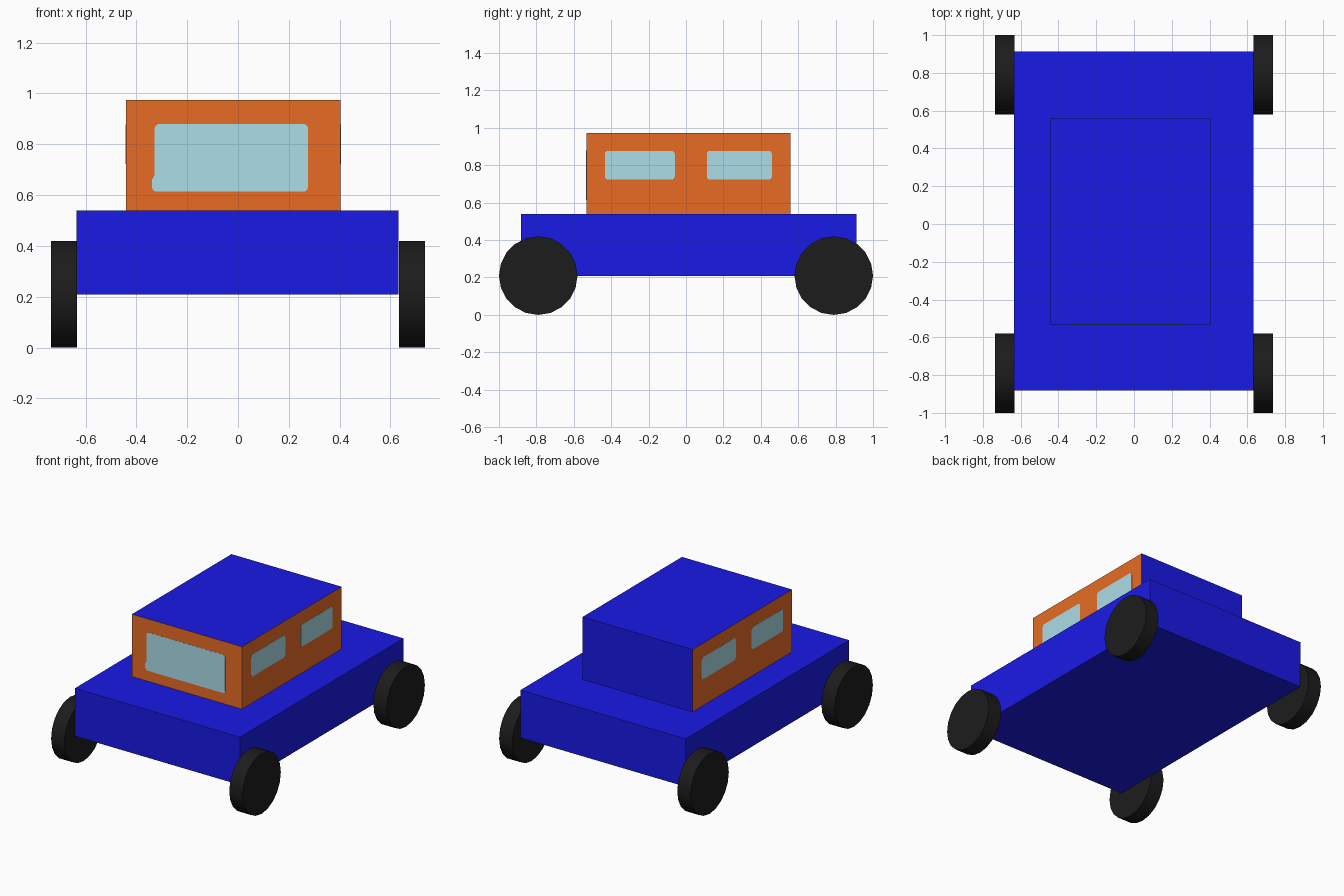
import bpy, bmesh, math
from mathutils import Vector, Matrix

if "Cube" in bpy.data.objects:
    bpy.data.objects.remove(bpy.data.objects["Cube"])


def material(name, rgb):
    m = bpy.data.materials.new(name)
    m.diffuse_color = (*rgb, 1)
    m.use_nodes = True
    m.node_tree.nodes["Principled BSDF"].inputs["Base Color"].default_value = m.diffuse_color
    return m


BLUE = material("blue paint", (0.01, 0.01, 0.8))
ORANGE = material("orange paint", (0.8, 0.15, 0.018))
GLASS = material("pale glass", (0.415, 0.727, 0.805))
RUBBER = material("dark rubber", (0.0115, 0.0115, 0.0115))


def add_object(name, bm, mats):
    bmesh.ops.recalc_face_normals(bm, faces=bm.faces)
    me = bpy.data.meshes.new(name)
    bm.to_mesh(me)
    bm.free()
    for m in mats:
        me.materials.append(m)
    ob = bpy.data.objects.new(name, me)
    bpy.context.collection.objects.link(ob)
    return ob


def box(name, lo, hi, mats):
    lo, hi = Vector(lo), Vector(hi)
    bm = bmesh.new()
    bmesh.ops.create_cube(bm, size=1, matrix=Matrix.Translation((lo + hi) / 2)
                          @ Matrix.Diagonal((*(hi - lo), 1)))
    return add_object(name, bm, mats)


def rounded_rect(u0, u1, v0, v1, r=0.02, steps=4):
    pts = []
    corners = [(u1 - r, v1 - r), (u0 + r, v1 - r), (u0 + r, v0 + r), (u1 - r, v0 + r)]
    for i, (cu, cv) in enumerate(corners):
        for k in range(steps + 1):
            a = math.radians(90 * (i + k / steps))
            pts.append((cu + r * math.cos(a), cv + r * math.sin(a)))
    return pts


def plate(name, pts, to_world, normal, thick=0.001):
    """Thin pane lying on a wall; to_world maps (u, v) onto the wall."""
    bm = bmesh.new()
    face = bm.faces.new([bm.verts.new(to_world(u, v)) for u, v in pts])
    out = bmesh.ops.extrude_face_region(bm, geom=[face])["geom"]
    bmesh.ops.translate(bm, vec=Vector(normal) * thick,
                        verts=[g for g in out if isinstance(g, bmesh.types.BMVert)])
    return add_object(name, bm, [GLASS])


# Lower body
box("body", (-0.635, -0.882, 0.208), (0.632, 0.912, 0.54), [BLUE])

# Cabin: orange front and sides, blue roof and back
X0, X1, Y0, Y1 = -0.441, 0.404, -0.533, 0.558
cabin = box("cabin", (X0, Y0, 0.54), (X1, Y1, 0.973), [BLUE, ORANGE])
for p in cabin.data.polygons:
    p.material_index = int(abs(p.normal.x) > 0.5 or p.normal.y < -0.5)

# Windscreen, with the small flare at its lower left corner
screen = rounded_rect(-0.328, 0.276, 0.613, 0.88)
screen = [(u - 0.011, v) if u < -0.3 and v < 0.64 else (u, v) for u, v in screen]
flare = next(i for i, (u, v) in enumerate(screen) if u < -0.3 and v < 0.64)
screen[flare:flare] = [(-0.328, 0.678), (-0.339, 0.66)]
plate("windscreen", screen, lambda u, v: (u, Y0, v), (0, -1, 0))

# Side windows: the left wall repeats the right wall turned half round
for i, (a, b) in enumerate([(-0.434, -0.06), (0.111, 0.459)]):
    pane = rounded_rect(a, b, 0.723, 0.877, 0.018)
    plate(f"right_window_{i + 1}", pane, lambda u, v: (X1, u, v), (1, 0, 0))
    plate(f"left_window_{i + 1}", pane, lambda u, v: (X0, Y0 + Y1 - u, v), (-1, 0, 0))

# Wheels
for side, sx in (("left", -1), ("right", 1)):
    for end, sy in (("front", -1), ("back", 1)):
        bm = bmesh.new()
        bmesh.ops.create_cone(
            bm, cap_ends=True, segments=20, radius1=0.21, radius2=0.21, depth=0.102,
            matrix=Matrix.Translation((sx * 0.684, sy * 0.79, 0.21))
            @ Matrix.Rotation(math.pi / 2, 4, "Y"))
        wheel = add_object(f"{end}_{side}_wheel", bm, [RUBBER])
        bpy.ops.object.select_all(action="DESELECT")
        wheel.select_set(True)
        bpy.context.view_layer.objects.active = wheel
        bpy.ops.object.shade_smooth_by_angle(angle=math.radians(40))
